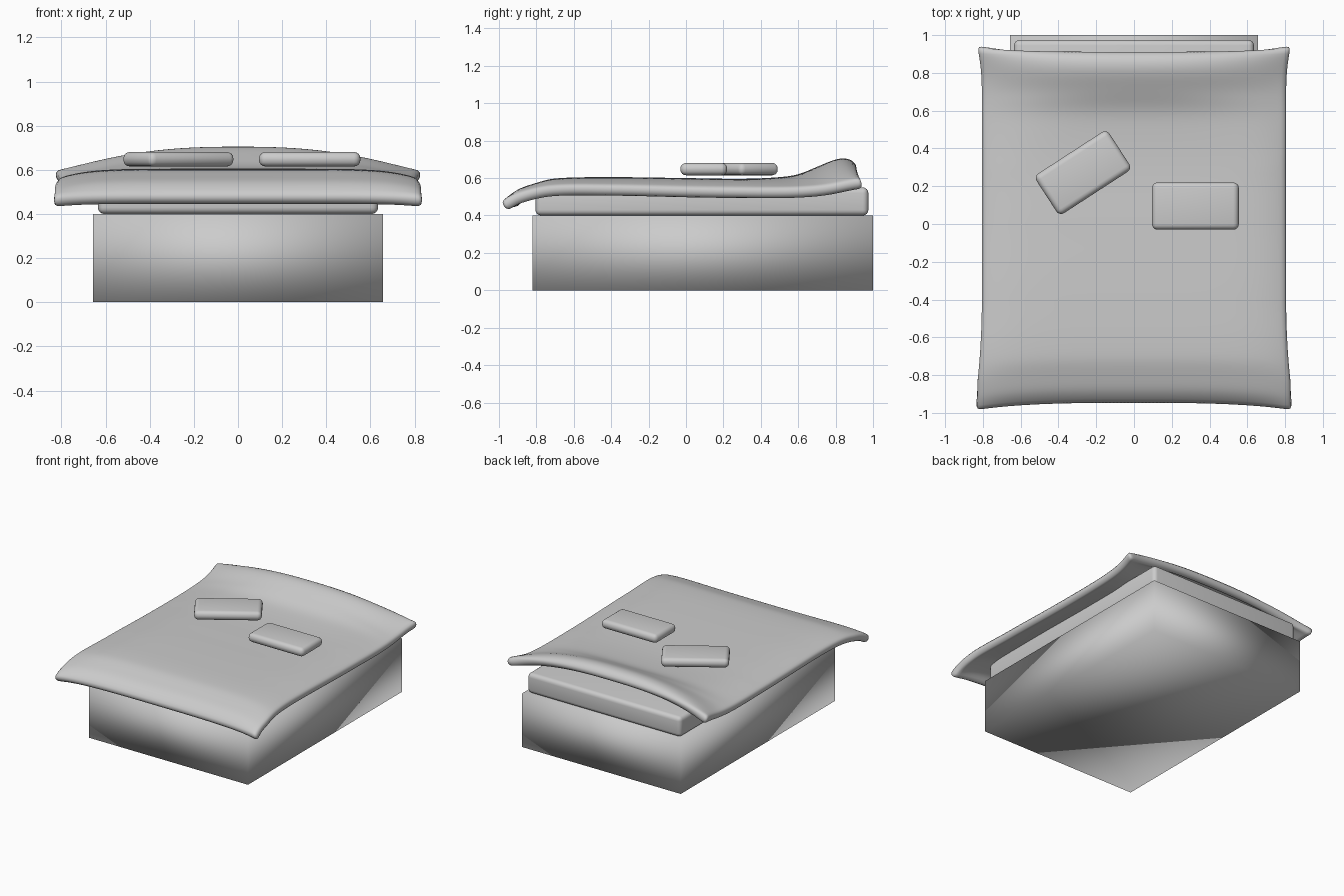
import bpy, bmesh, math

if "Cube" in bpy.data.objects:
    bpy.data.objects.remove(bpy.data.objects["Cube"])

def smooth(ob):
    for p in ob.data.polygons:
        p.use_smooth = True

def box(name, centre, size, bevel=0, segments=4, turn=0):
    bpy.ops.mesh.primitive_cube_add(size=1, location=centre, rotation=(0, 0, math.radians(turn)))
    ob = bpy.context.object
    ob.name = name
    ob.scale = size
    bpy.ops.object.transform_apply(location=False, rotation=False, scale=True)
    if bevel:
        m = ob.modifiers.new("round", 'BEVEL')
        m.width, m.segments = bevel, segments
    smooth(ob)
    return ob

def curve(points, t):
    """Smooth interpolation (Hermite) through (t, value) points."""
    n = len(points)
    i = max(k for k in range(n - 1) if k == 0 or t >= points[k][0])
    slope = lambda k: ((points[min(k + 1, n - 1)][1] - points[max(k - 1, 0)][1]) /
                       (points[min(k + 1, n - 1)][0] - points[max(k - 1, 0)][0]))
    (a, p), (b, q) = points[i], points[i + 1]
    d = b - a
    s = (t - a) / d
    return ((2*s**3 - 3*s*s + 1) * p + (s**3 - 2*s*s + s) * d * slope(i)
            + (3*s*s - 2*s**3) * q + (s**3 - s*s) * d * slope(i + 1))

# Bed base, mattress and the two small blocks on the cover
box("bed_base", (0, 0.09, 0.2), (1.314, 1.82, 0.4))
box("mattress", (0, 0.085, 0.475), (1.27, 1.78, 0.15), 0.03)
box("block_right", (0.325, 0.095, 0.648), (0.46, 0.25, 0.066), 0.03)
box("block_left", (-0.27, 0.272, 0.648), (0.46, 0.25, 0.066), 0.03, turn=33)

# Draped blanket: height along the middle and along the side edges
MID = [(-0.96, 0.475), (-0.9, 0.535), (-0.8, 0.573), (-0.7, 0.598), (-0.4, 0.605), (0, 0.6),
       (0.3, 0.596), (0.5, 0.605), (0.6, 0.62), (0.7, 0.66), (0.8, 0.7), (0.85, 0.706),
       (0.9, 0.69), (0.925, 0.655)]
SIDE = [(-0.96, 0.475), (-0.88, 0.515), (-0.7, 0.555), (-0.4, 0.557), (0.1, 0.545),
        (0.5, 0.545), (0.75, 0.56), (0.925, 0.6)]
NX, NY = 44, 56
bm = bmesh.new()
rows = []
for j in range(NY + 1):
    y = -0.96 + 1.885 * j / NY
    back = min(max((y - 0.3) / 0.4, 0), 1)
    power = 7 - 4.5 * back
    front_flare = min(max((-y - 0.4) / 0.4, 0), 1)
    back_flare = min(max((y - 0.7) / 0.22, 0), 1)
    row = []
    for i in range(NX + 1):
        u = 2 * i / NX - 1
        a = abs(u)
        mid, side = curve(MID, y), curve(SIDE, y)
        z = mid + (side - mid) * a ** power
        half = 0.815 + 0.022 * front_flare**2 + 0.022 * back_flare**2
        yy = y - 0.035 * a**3 * front_flare + 0.012 * a**4 * back_flare
        row.append(bm.verts.new((u * half, yy, z)))
    rows.append(row)
for r, s in zip(rows, rows[1:]):
    for i in range(NX):
        bm.faces.new((r[i], r[i + 1], s[i + 1], s[i]))
mesh = bpy.data.meshes.new("blanket")
bm.to_mesh(mesh)
bm.free()
blanket = bpy.data.objects.new("blanket", mesh)
bpy.context.collection.objects.link(blanket)
smooth(blanket)
thick = blanket.modifiers.new("thickness", 'SOLIDIFY')
thick.thickness, thick.offset = 0.062, -1
soft = blanket.modifiers.new("soft", 'SUBSURF')
soft.levels = soft.render_levels = 1
